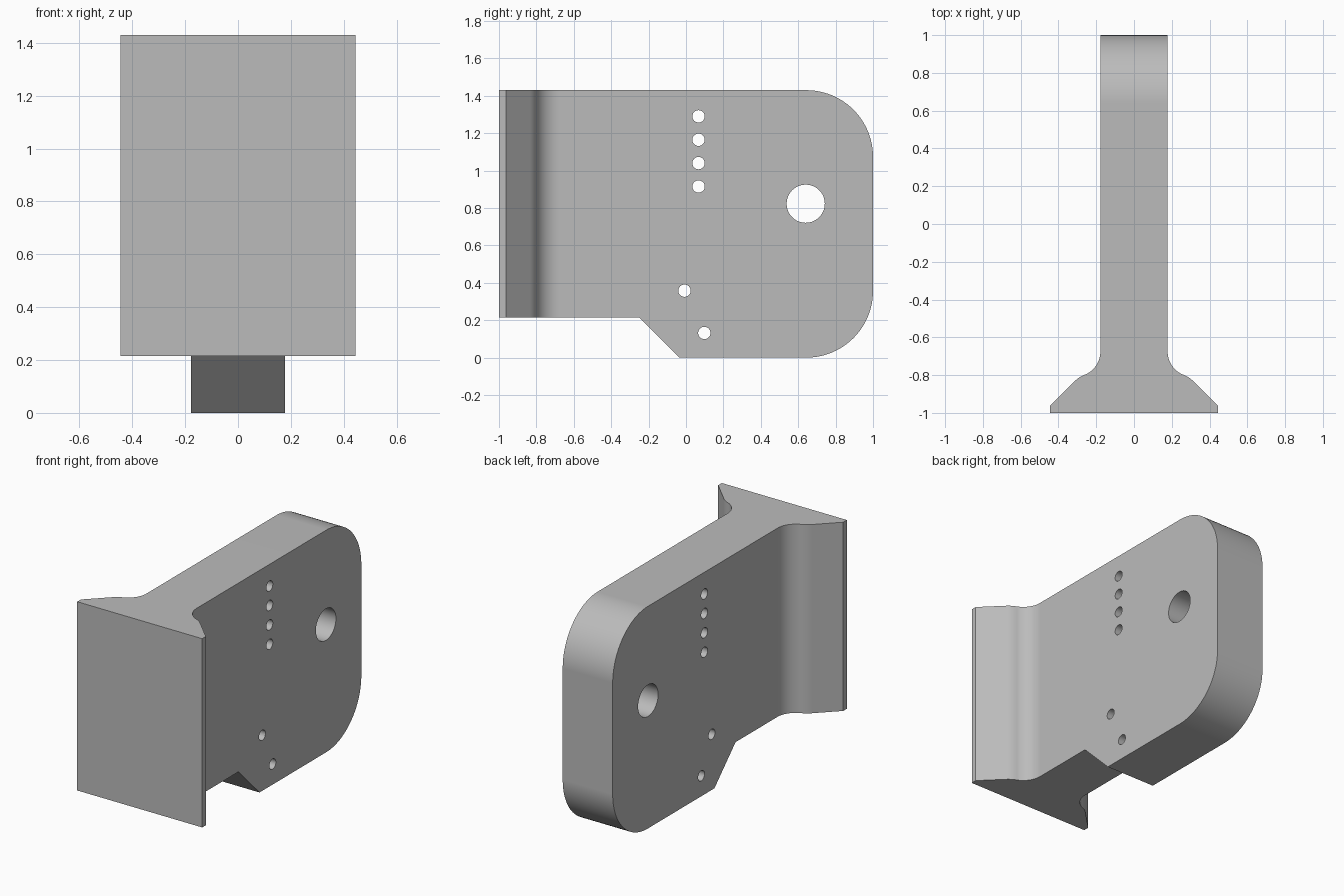
import bpy
import bmesh
from math import cos, sin, radians, pi
from mathutils import Vector

cube = bpy.data.objects.get("Cube")
if cube:
    bpy.data.objects.remove(cube, do_unlink=True)

grey = bpy.data.materials.new("plain grey")
grey.use_nodes = True
colour = (0.5, 0.5, 0.5, 1)
grey.diffuse_color = colour
grey.node_tree.nodes["Principled BSDF"].inputs["Base Color"].default_value = colour


def arc(cx, cy, r, start, end, steps):
    angles = [radians(start + (end - start) * i / steps) for i in range(steps + 1)]
    return [(cx + r * cos(a), cy + r * sin(a)) for a in angles]


def prism(name, loops, place, sweep):
    """Extrude closed 2D loops, placed in space by a function, along sweep."""
    bm = bmesh.new()
    for loop in loops:
        face = bm.faces.new([bm.verts.new(place(u, v)) for u, v in loop])
        out = bmesh.ops.extrude_face_region(bm, geom=[face])["geom"]
        verts = [e for e in out if isinstance(e, bmesh.types.BMVert)]
        bmesh.ops.translate(bm, verts=verts, vec=Vector(sweep))
    bmesh.ops.recalc_face_normals(bm, faces=bm.faces[:])
    mesh = bpy.data.meshes.new(name)
    bm.to_mesh(mesh)
    bm.free()
    mesh.materials.append(grey)
    obj = bpy.data.objects.new(name, mesh)
    bpy.context.collection.objects.link(obj)
    return obj


def cut(target, tool, operation):
    mod = target.modifiers.new(operation, "BOOLEAN")
    mod.operation, mod.solver, mod.object = operation, "EXACT", tool
    bpy.ops.object.modifier_apply(modifier=mod.name)
    bpy.data.objects.remove(tool, do_unlink=True)


# Plan section: straight web flaring into a wide front flange
half = [(0.445, -1), (0.445, -0.963)]
half += arc(0.201, -0.947, 0.161, 45, 68, 6)
half += arc(0.311, -0.675, 0.133, 248, 180, 16)[1:]
half += [(0.178, 1.1)]
section = half + [(-x, y) for x, y in reversed(half)]
bracket = prism("bracket", [section], lambda x, y: (x, y, -0.1), (0, 0, 1.6))
bpy.context.view_layer.objects.active = bracket
bracket.select_set(True)

# Side outline: rounded rear corners and a stepped, chamfered underside
r, top = 0.357, 1.43
outline = [(-1.1, 0.215), (-0.25, 0.215), (-0.035, 0)]
outline += arc(1 - r, r, r, -90, 0, 24) + arc(1 - r, top - r, r, 0, 90, 24)
outline += [(-1.1, top)]
side = lambda y, z: (-0.6, y, z)
cut(bracket, prism("side_outline", [outline], side, (1.2, 0, 0)), "INTERSECT")

# Through holes: a column of four, two low ones and the large rear bore
small = [(0.067, 0.915 + 0.125 * i) for i in range(4)] + [(-0.008, 0.358), (0.098, 0.132)]
holes = [arc(y, z, 0.033, 0, 348.75, 31) for y, z in small]
holes.append(arc(0.64, 0.823, 0.102, 0, 352.5, 47))
cut(bracket, prism("holes", holes, side, (1.2, 0, 0)), "DIFFERENCE")

# Smooth rounded surfaces while keeping flats flat
bpy.ops.object.shade_smooth_by_angle(angle=pi / 6)
weighted = bracket.modifiers.new("flat faces", "WEIGHTED_NORMAL")
weighted.keep_sharp = True
